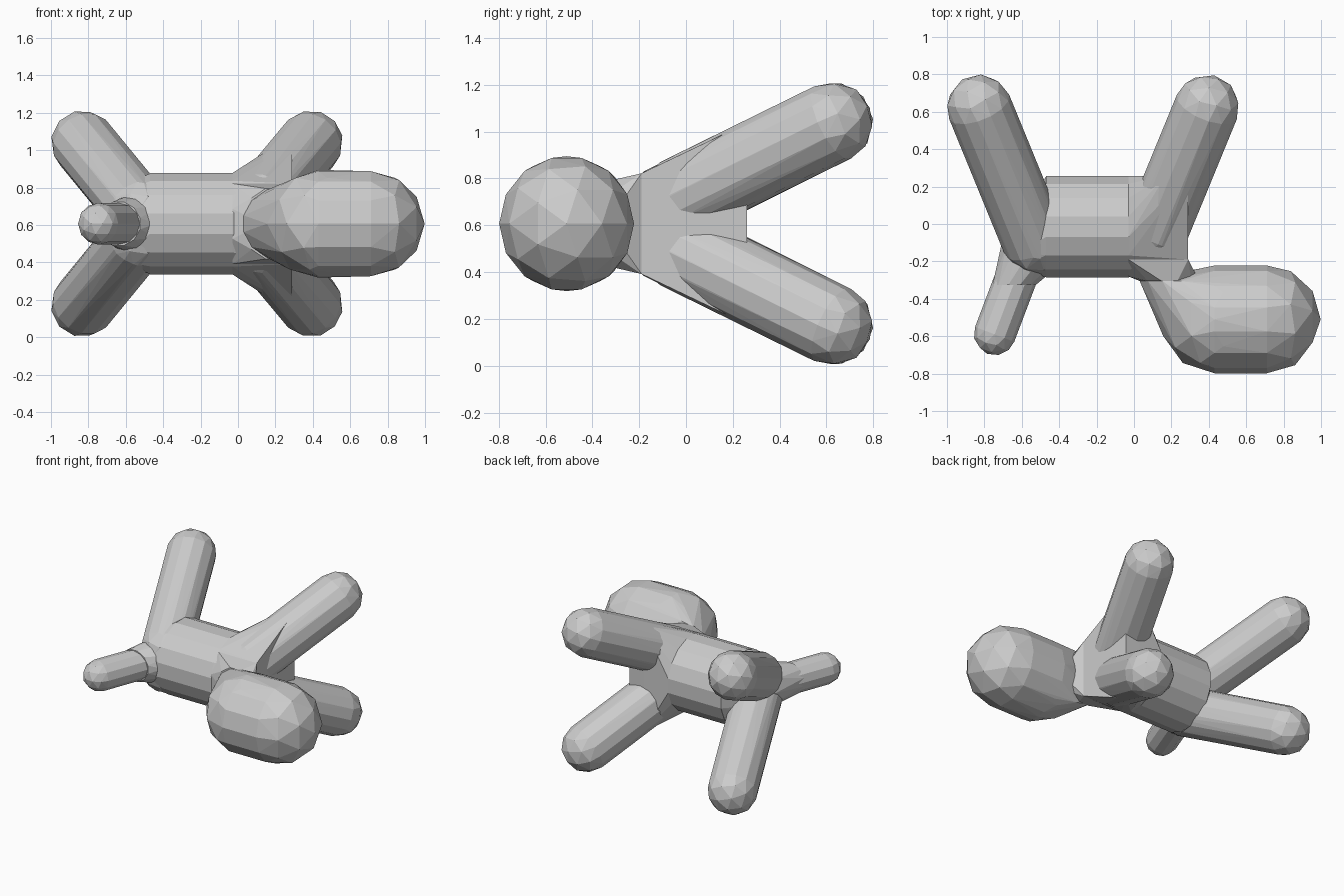
import bpy, bmesh
from math import cos, sin, tau
from mathutils import Vector

if "Cube" in bpy.data.objects:
    bpy.data.objects.remove(bpy.data.objects["Cube"])

MID = 0.607          # height of the symmetry plane
UNIT = bmesh.new()
bmesh.ops.create_icosphere(UNIT, subdivisions=2, radius=1)
BALL = [v.co.copy() for v in UNIT.verts]
UNIT.free()


def ball(c, r):
    return [Vector(c) + p * r for p in BALL]


def ring(c, r, axis, n=16, rz=None):
    """Circle or ellipse of points, facing along x or y."""
    rz = rz or r
    pts = []
    for i in range(n):
        a = tau * (i + 0.5) / n
        u, w = r * cos(a), rz * sin(a)
        off = (0, u, w) if axis == 'x' else (u, 0, w)
        pts.append(Vector(c) + Vector(off))
    return pts


def axis_rod(a, b, r, n=14):
    """Points of a round-ended rod: balls at the ends plus side rings."""
    a, b = Vector(a), Vector(b)
    q = (b - a).to_track_quat('Z', 'Y')
    pts = ball(a, r)
    pts += [b + q @ (p * r) for p in BALL if p.z > 0.15]
    for c in (a, b):
        pts += [c + q @ Vector((r * cos(tau * i / n), r * sin(tau * i / n), 0))
                for i in range(n)]
    return pts


def hull(name, pts):
    bm = bmesh.new()
    for p in pts:
        bm.verts.new(p)
    res = bmesh.ops.convex_hull(bm, input=bm.verts)
    bmesh.ops.delete(bm, geom=[v for v in bm.verts if not v.link_faces], context='VERTS')
    bmesh.ops.recalc_face_normals(bm, faces=bm.faces)
    me = bpy.data.meshes.new(name)
    bm.to_mesh(me)
    bm.free()
    ob = bpy.data.objects.new(name, me)
    bpy.context.collection.objects.link(ob)
    return ob


# Torso barrel
hull("torso", ring((-0.47, -0.015, MID), 0.276, 'x') + ring((-0.03, -0.015, MID), 0.276, 'x'))

# Shoulder block: flares from the torso to a flat end face
shoulder = ring((-0.03, -0.015, MID), 0.276, 'x')
for s in (-1, 1):
    shoulder += [Vector((0.29, -0.19, MID + s * 0.215)),
                 Vector((0.29, 0.26, MID + s * 0.43)),
                 Vector((0.17, 0.26, MID + s * 0.40))]
hull("shoulders", shoulder)

# Hip block: joins the rear leg roots to the torso
hips = ring((-0.47, -0.015, MID), 0.274, 'x')
for s in (-1, 1):
    hips += ball((-0.53, -0.1, MID + s * 0.07), 0.168)
hull("hips", hips)

# Legs, mirrored about the middle plane
for s, side in ((1, "upper"), (-1, "lower")):
    hull("front_leg_" + side,
         axis_rod((0.12, -0.03, MID + s * 0.11), (0.39, 0.627, MID + s * 0.433), 0.173))
    hull("rear_leg_" + side,
         axis_rod((-0.53, -0.1, MID + s * 0.07), (-0.828, 0.627, MID + s * 0.433), 0.173))

# Tail and its flared root
hull("tail_root", ring((-0.64, -0.325, MID), 0.12, 'y', 12)
     + ball((-0.54, -0.12, MID), 0.168))
hull("tail", axis_rod((-0.62, -0.26, MID), (-0.745, -0.59, MID), 0.112, 12))

# Neck
hull("neck", ring((0.13, -0.19, MID), 0.16, 'y', 12, 0.215)
     + ring((0.19, -0.305, MID), 0.165, 'y', 12, 0.195)
     + [Vector((-0.03, -0.28, MID + s * 0.08)) for s in (-1, 1)]
     + [Vector((x, -0.19, MID + s * 0.215)) for x in (-0.03, 0.29) for s in (-1, 1)])

# Head: narrow at the neck, long rounded muzzle
hull("head", axis_rod((0.43, -0.51, MID), (0.71, -0.51, MID), 0.288)
     + ring((0.25, -0.305, MID), 0.225, 'y', 14, 0.2))
